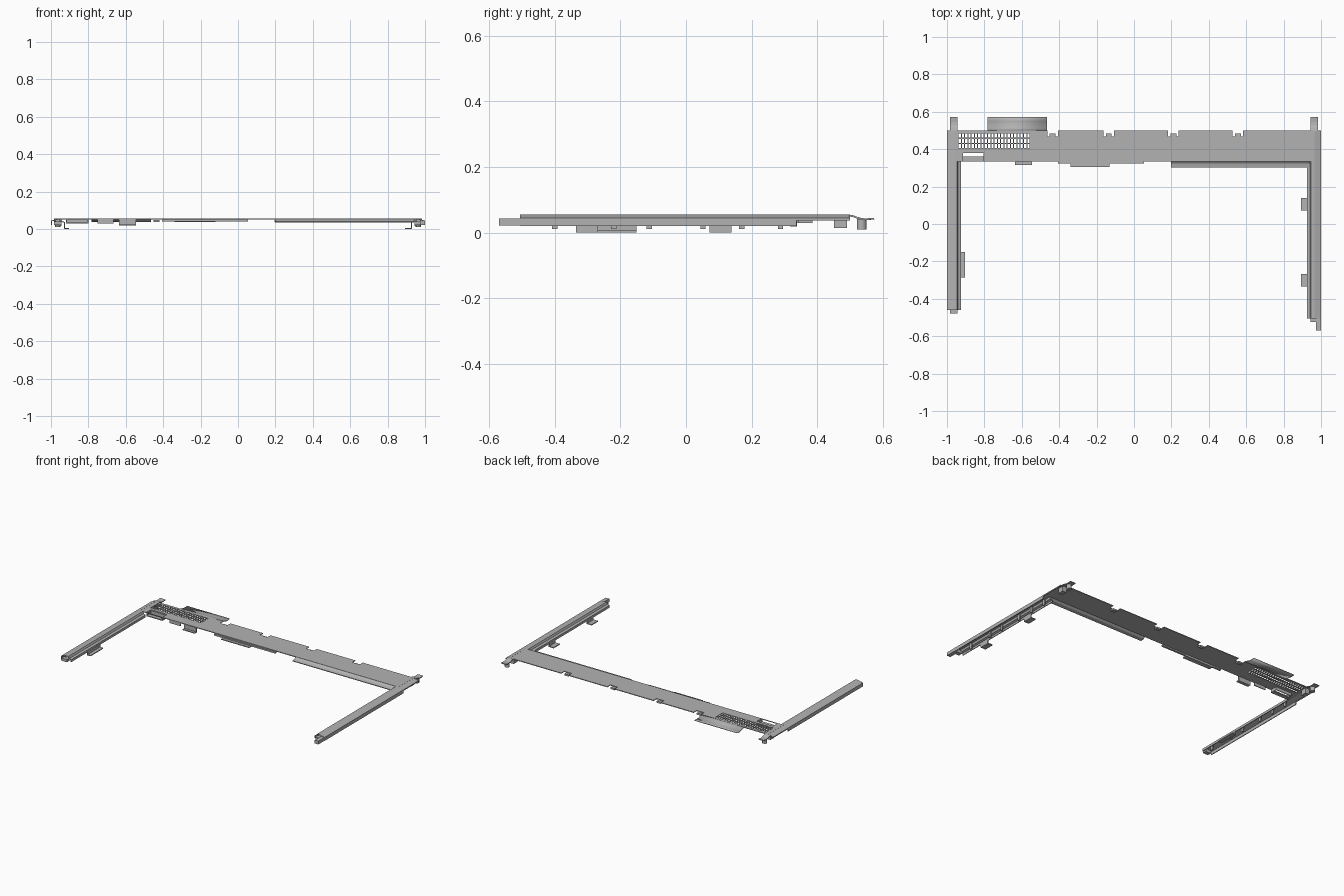
import bpy
import bmesh

cube = bpy.data.objects.get("Cube")
if cube:
    bpy.data.objects.remove(cube, do_unlink=True)

# Single grey finish
GREY = (0.45, 0.45, 0.45, 1)
mat = bpy.data.materials.new("plain grey")
mat.use_nodes = True
mat.diffuse_color = GREY
bsdf = next(n for n in mat.node_tree.nodes if n.type == 'BSDF_PRINCIPLED')
bsdf.inputs["Base Color"].default_value = GREY

T = 0.005    # sheet thickness
TOP = 0.055  # top surface height


def finish(name, bm):
    mesh = bpy.data.meshes.new(name)
    bm.to_mesh(mesh)
    bm.free()
    mesh.materials.append(mat)
    obj = bpy.data.objects.new(name, mesh)
    bpy.context.collection.objects.link(obj)
    return obj


def thicken(obj, offset):
    mod = obj.modifiers.new("sheet", 'SOLIDIFY')
    mod.thickness = T
    mod.offset = offset
    mod.use_even_offset = True


def box(name, x0, x1, y0, y1, z0, z1):
    bm = bmesh.new()
    bmesh.ops.create_cube(bm, size=1)
    for v in bm.verts:
        v.co = (x0 if v.co.x < 0 else x1, y0 if v.co.y < 0 else y1, z0 if v.co.z < 0 else z1)
    return finish(name, bm)


def ribbon(name, profile, start, end, along='y', side=1):
    """Bent sheet: a profile of (across, z) points swept along one axis."""
    bm = bmesh.new()
    rows = []
    for s in (start, end):
        rows.append([bm.verts.new((side * p, s, z) if along == 'y' else (s, p, z))
                     for p, z in profile])
    for i in range(len(profile) - 1):
        bm.faces.new((rows[0][i], rows[0][i + 1], rows[1][i + 1], rows[1][i]))
    bmesh.ops.recalc_face_normals(bm, faces=bm.faces)
    obj = finish(name, bm)
    thicken(obj, 0)
    return obj


# Back panel with vent holes, rear notches and a corner slot
holes = [(-0.92, -0.80, 0.338, 0.385)]
notches = (-0.435, -0.135, 0.21, 0.555)
for n in notches:
    holes.append((n - 0.028, n + 0.028, 0.468, 0.5))
for col in range(22):
    for row in range(3):
        x, y = -0.938 + col * 0.0175, 0.406 + row * 0.028
        holes.append((x, x + 0.012, y, y + 0.021))
xs = sorted({round(v, 4) for h in holes for v in h[:2]} | {-0.965, 0.965})
ys = sorted({round(v, 4) for h in holes for v in h[2:]} | {0.335, 0.5})
bm = bmesh.new()
grid = [[bm.verts.new((x, y, TOP)) for y in ys] for x in xs]
for i in range(len(xs) - 1):
    for j in range(len(ys) - 1):
        cx, cy = (xs[i] + xs[i + 1]) / 2, (ys[j] + ys[j + 1]) / 2
        if not any(a < cx < b and c < cy < d for a, b, c, d in holes):
            bm.faces.new((grid[i][j], grid[i + 1][j], grid[i + 1][j + 1], grid[i][j + 1]))
bmesh.ops.delete(bm, geom=[v for v in bm.verts if not v.link_faces], context='VERTS')
thicken(finish("back_panel", bm), -1)

# Small latches sitting in the rear notches
for n in notches:
    box("notch_latch", n - 0.016, n + 0.016, 0.462, 0.484, 0.036, 0.047)

# Sunken pocket under the corner slot
box("pocket_floor", -0.92, -0.80, 0.335, 0.362, 0.030, 0.036)
box("pocket_back", -0.92, -0.80, 0.380, 0.385, 0.030, 0.051)
for x in (-0.92, -0.805):
    box("pocket_side", x, x + 0.005, 0.335, 0.385, 0.030, 0.051)

# Side arms as hollow folded channels, with a shallower skirt beside the panel
arm = [(0.9975, 0.0205), (0.9975, 0.0425), (0.965, 0.0525), (0.948, 0.0525),
       (0.942, 0.040), (0.9285, 0.035), (0.9285, 0.0205)]
for label, side, front in (("left", 1, -0.505), ("right", -1, -0.46)):
    ribbon(label + "_arm", arm, front, 0.337, side=side)
    ribbon(label + "_corner_skirt", [(0.9975, 0.037), (0.9975, 0.0425), (0.965, 0.0525)],
           0.337, 0.5, side=side)
    a, b = sorted((side * 0.945, side * 0.985))
    box(label + "_arm_end", a, b, front - 0.018, front + 0.01, 0.022, 0.04)

    # Rear ear and mounting peg
    ear_a, ear_b = sorted((side * 0.943, side * 0.983))
    ear = [(0.497, 0.0525), (0.512, 0.049), (0.528, 0.043), (0.545, 0.041), (0.573, 0.043)]
    ribbon(label + "_rear_ear", ear, ear_a, ear_b, along='x')
    bm = bmesh.new()
    bmesh.ops.create_cone(bm, cap_ends=True, segments=20, radius1=0.015, radius2=0.015,
                          depth=0.031)
    bmesh.ops.translate(bm, verts=bm.verts, vec=(side * 0.963, 0.535, 0.0255))
    finish(label + "_peg", bm)
    a, b = sorted((side * 0.945, side * 0.975))
    box(label + "_corner_block", a, b, 0.45, 0.49, 0.015, 0.051)

    # Ribs and feet inside the channel
    for y in (-0.4, -0.22, -0.112, 0.052, 0.17, 0.288):
        a, b = sorted((side * 0.948, side * 0.956))
        box(label + "_rib", a, b, y - 0.008, y + 0.008, 0.012, 0.051)

# Extended tip of the left arm's outer wall
box("left_arm_tip", 0.973, 1.0, -0.57, -0.5, 0.022, 0.044)

# Hooked clips on the inner edges of the arms
for side, y0, y1, reach in ((-1, -0.285, -0.15, 0.903), (1, 0.072, 0.138, 0.893),
                            (1, -0.335, -0.268, 0.893)):
    a, b = sorted((side * reach, side * 0.931))
    box("clip_foot", a, b, y0, y1, 0, 0.006)
    a, b = sorted((side * 0.925, side * 0.931))
    box("clip_stem", a, b, y0, y1, 0, 0.024)

# Lips along the panel's front edge
ribbon("long_front_lip", [(0.337, 0.0525), (0.324, 0.042), (0.302, 0.038)], 0.197, 0.942, along='x')
box("thin_front_lip", -0.405, 0.053, 0.324, 0.337, 0.041, 0.051)
box("middle_front_lip", -0.34, -0.13, 0.305, 0.337, 0.037, 0.043)
box("front_tab", -0.635, -0.545, 0.316, 0.337, 0.019, 0.025)
box("front_tab_stem", -0.635, -0.545, 0.332, 0.338, 0.019, 0.052)
box("front_web", -0.75, -0.665, 0.337, 0.343, 0.029, 0.052)

# Curved flange behind the vents
flange = [(0.497, 0.0525), (0.51, 0.050), (0.522, 0.0455), (0.535, 0.042),
          (0.55, 0.0405), (0.573, 0.043)]
obj = ribbon("rear_flange", flange, -0.783, -0.465, along='x')
for poly in obj.data.polygons:
    poly.use_smooth = True
